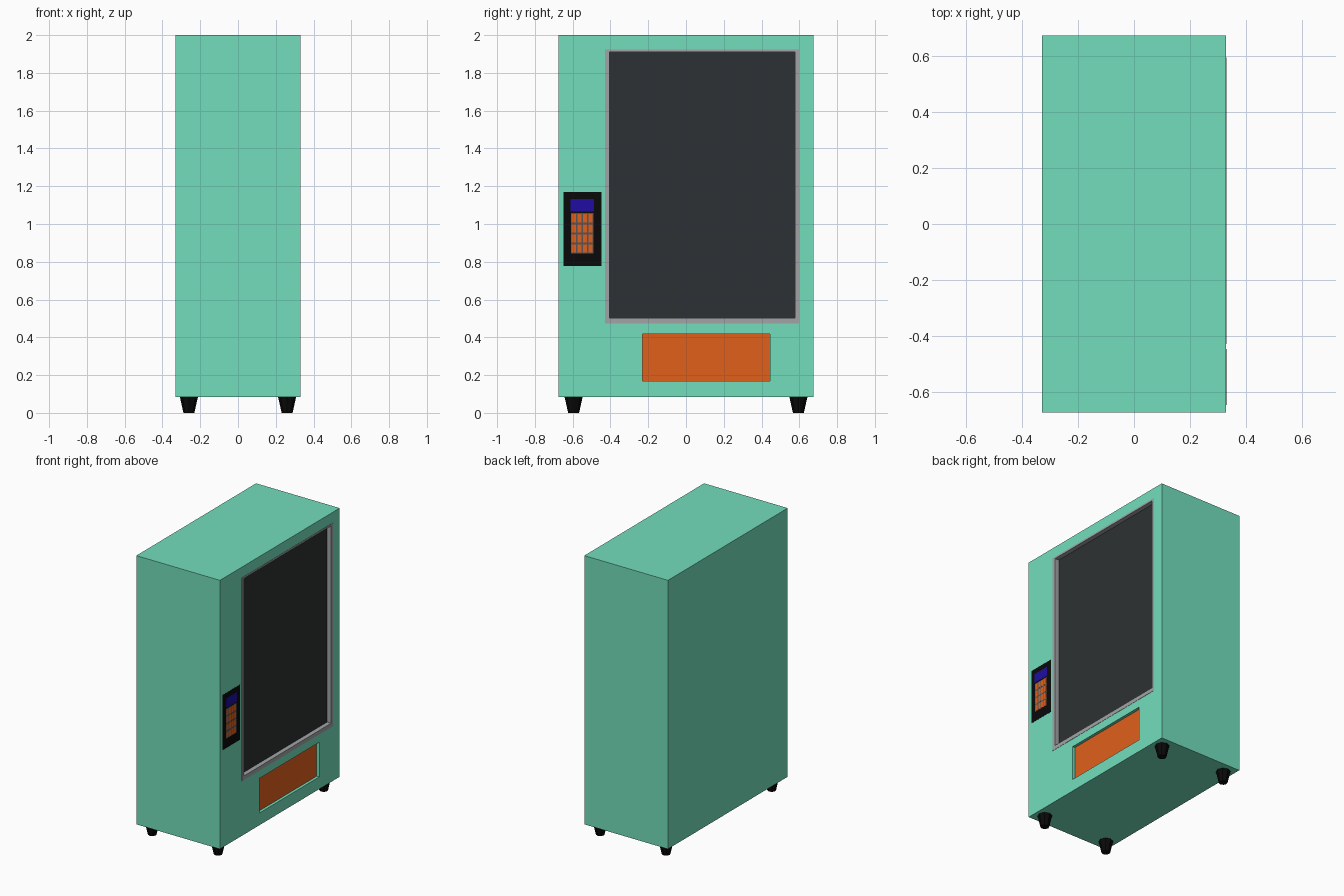
import bpy, bmesh
from math import pi

if "Cube" in bpy.data.objects:
    bpy.data.objects.remove(bpy.data.objects["Cube"])

def material(name, r, g, b):
    m = bpy.data.materials.new(name)
    m.diffuse_color = (r, g, b, 1)
    m.use_nodes = True
    m.node_tree.nodes["Principled BSDF"].inputs["Base Color"].default_value = m.diffuse_color
    return m

MINT = material("mint", 0.17, 0.73, 0.50)
GREY = material("frame_grey", 0.36, 0.37, 0.38)
GLASS = material("dark_glass", 0.027, 0.031, 0.033)
ORANGE = material("orange", 0.75, 0.115, 0.011)
BLACK = material("black", 0.003, 0.003, 0.003)
BLUE = material("screen_blue", 0.014, 0.004, 0.36)
PAD = material("pad_grey", 0.09, 0.09, 0.10)

def add_object(name, bm, mat):
    bmesh.ops.recalc_face_normals(bm, faces=bm.faces)
    me = bpy.data.meshes.new(name)
    bm.to_mesh(me)
    bm.free()
    ob = bpy.data.objects.new(name, me)
    bpy.context.collection.objects.link(ob)
    if mat:
        me.materials.append(mat)
    return ob

def box(name, x, y, z, mat=None):
    """Box from (min, max) pairs."""
    bm = bmesh.new()
    bmesh.ops.create_cube(bm, size=1)
    for v in bm.verts:
        v.co = [a[0] if c < 0 else a[1] for c, a in zip(v.co, (x, y, z))]
    return add_object(name, bm, mat)

def cut(target, cutter):
    mod = target.modifiers.new(cutter.name, 'BOOLEAN')
    mod.operation = 'DIFFERENCE'
    mod.solver = 'EXACT'
    mod.object = cutter
    cutter.hide_render = True
    cutter.display_type = 'WIRE'

FRONT = 0.33              # the glazed side faces +x
WIN_Y, WIN_Z = (-0.43, 0.597), (0.474, 1.924)
PANE_Y, PANE_Z = (-0.407, 0.578), (0.502, 1.912)
SLOT_Y, SLOT_Z = (-0.23, 0.445), (0.17, 0.417)

# Cabinet with window and delivery recesses
cabinet = box("cabinet", (-FRONT, FRONT), (-0.675, 0.675), (0.083, 2.0), MINT)
cut(cabinet, box("window_cutter", (FRONT - 0.035, 0.4), PANE_Y, PANE_Z, MINT))
cut(cabinet, box("slot_cutter", (FRONT - 0.022, 0.4), SLOT_Y, SLOT_Z, MINT))

# Window frame: rectangular ring lining the recess, with a thin front lip
bm = bmesh.new()
def ring(x, y, z):
    return [bm.verts.new((x, a, b)) for a, b in
            ((y[0], z[0]), (y[1], z[0]), (y[1], z[1]), (y[0], z[1]))]
inset = 0.001
in_y = (PANE_Y[0] + inset, PANE_Y[1] - inset)
in_z = (PANE_Z[0] + inset, PANE_Z[1] - inset)
rings = [ring(FRONT, WIN_Y, WIN_Z), ring(FRONT + 0.002, WIN_Y, WIN_Z),
         ring(FRONT + 0.002, in_y, in_z), ring(FRONT - 0.034, in_y, in_z)]
for a, b in zip(rings, rings[1:]):
    for i in range(4):
        j = (i + 1) % 4
        bm.faces.new((a[i], a[j], b[j], b[i]))
add_object("window_frame", bm, GREY)

# Glass pane and delivery flap
box("window_pane", (FRONT - 0.036, FRONT - 0.03), PANE_Y, PANE_Z, GLASS)
box("delivery_flap", (FRONT - 0.025, FRONT - 0.02), SLOT_Y, SLOT_Z, ORANGE)

# Keypad panel, screen and button grid
box("keypad_panel", (FRONT - 0.002, FRONT + 0.001), (-0.648, -0.448), (0.777, 1.17), BLACK)
box("keypad_screen", (FRONT, FRONT + 0.002), (-0.612, -0.488), (1.065, 1.132), BLUE)
box("button_backing", (FRONT, FRONT + 0.0015), (-0.61, -0.49), (0.845, 1.057), PAD)
for row in range(4):
    for col in range(4):
        y = -0.605 + col * 0.0295
        z = 0.849 + row * 0.0533
        box(f"button_{row}_{col}", (FRONT, FRONT + 0.002),
            (y, y + 0.0215), (z, z + 0.043), ORANGE)

# Four tapered feet
for sx in (-1, 1):
    for sy in (-1, 1):
        bpy.ops.mesh.primitive_cone_add(
            vertices=8, radius1=0.029, radius2=0.048, depth=0.085,
            location=(sx * 0.26, sy * 0.595, 0.0425))
        foot = bpy.context.object
        foot.name = f"foot_{'right' if sx > 0 else 'left'}_{'back' if sy > 0 else 'front'}"
        foot.data.materials.append(BLACK)
